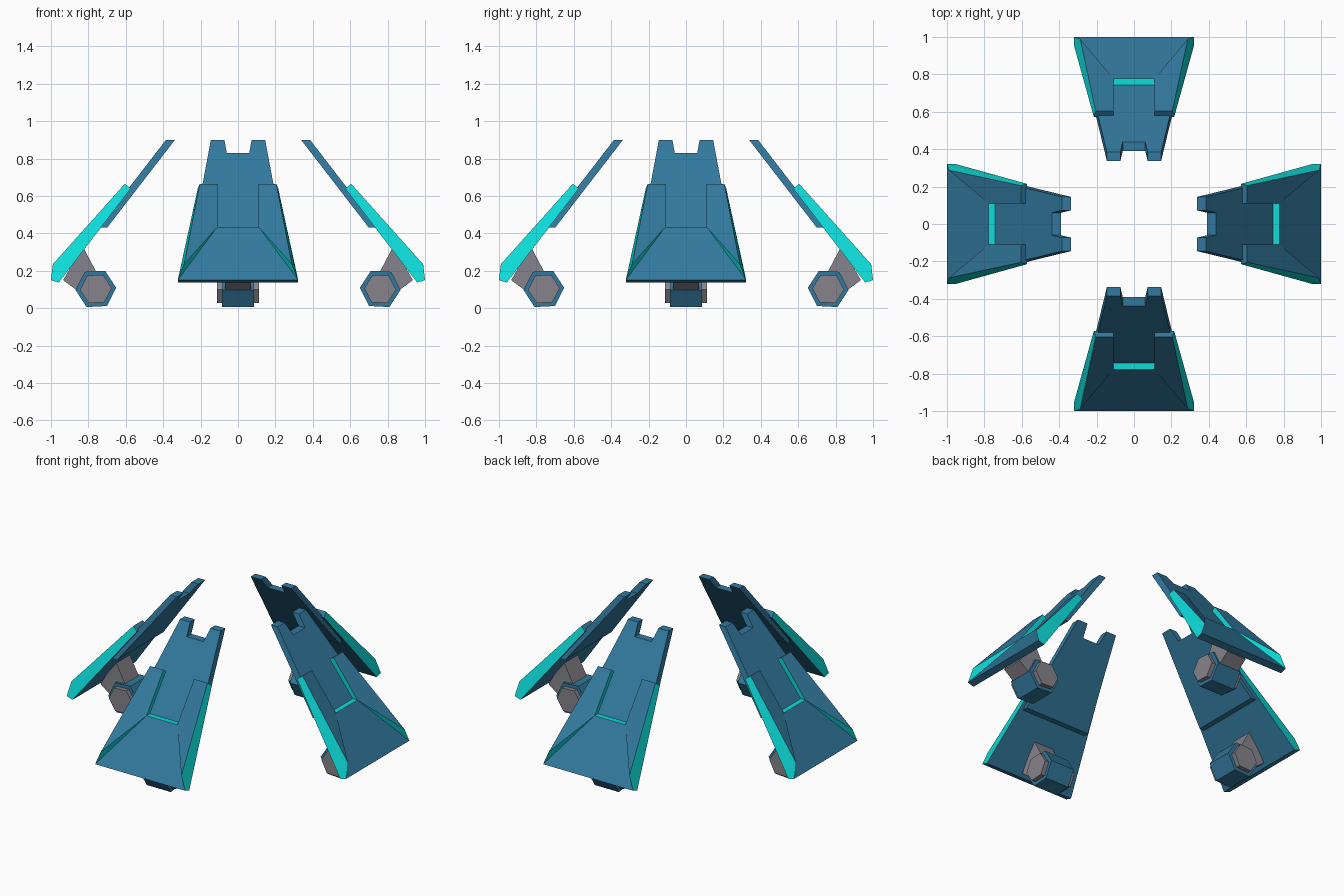
import bpy, bmesh, math
from mathutils import Vector

if "Cube" in bpy.data.objects:
    bpy.data.objects.remove(bpy.data.objects["Cube"])


def material(name, rgb):
    m = bpy.data.materials.new(name)
    m.diffuse_color = (*rgb, 1)
    m.use_nodes = True
    m.node_tree.nodes["Principled BSDF"].inputs["Base Color"].default_value = m.diffuse_color
    return m


BLUE = material("steel_blue", (0.032, 0.19, 0.34))
CYAN = material("bright_cyan", (0.004, 0.72, 0.70))
GREY = material("warm_grey", (0.24, 0.23, 0.26))


def build(name, bm, mats, smooth=False):
    """Make four copies of one part, a quarter turn apart."""
    bmesh.ops.recalc_face_normals(bm, faces=bm.faces)
    me = bpy.data.meshes.new(name)
    bm.to_mesh(me)
    bm.free()
    for m in mats:
        me.materials.append(m)
    for k in range(4):
        ob = bpy.data.objects.new(f"{name}_{k + 1}", me)
        ob.rotation_euler.z = k * math.pi / 2
        bpy.context.collection.objects.link(ob)
    if smooth:
        bpy.ops.object.select_all(action='DESELECT')
        ob.select_set(True)
        bpy.context.view_layer.objects.active = ob
        bpy.ops.object.shade_smooth_by_angle(angle=math.radians(25))


def prism(bm, low, high, mat=0):
    """Join two matching outlines into a solid."""
    a = [bm.verts.new(p) for p in low]
    b = [bm.verts.new(p) for p in high]
    n = len(a)
    faces = [bm.faces.new(a), bm.faces.new(b)]
    faces += [bm.faces.new((a[i], a[(i + 1) % n], b[(i + 1) % n], b[i])) for i in range(n)]
    for f in faces:
        f.material_index = mat


# Sloping upper plate with a slot in its top edge
half = [(0.06, 0.83), (0.073, 0.90), (0.145, 0.90), (0.19, 0.66), (0.235, 0.43)]
outline = half + [(-t, z) for t, z in reversed(half)]


def plate_r(z):
    return 0.337 + (0.90 - z) * 0.772


bm = bmesh.new()
prism(bm, [(plate_r(z), t, z) for t, z in outline],
      [(plate_r(z) + 0.048, t, z) for t, z in outline])
build("upper_plate", bm, [BLUE])

# Flared armour shell: notch at the top, raised wings at both sides
points = {
    "prong_in": (0.605, 0.11, 0.665), "prong_out": (0.605, 0.205, 0.665),
    "notch": (0.777, 0.11, 0.435), "corner": (0.99, 0.288, 0.235),
    "hem": (1.0, 0.322, 0.15),
    "under_in": (0.573, 0.11, 0.64), "under_out": (0.573, 0.215, 0.64),
    "under_notch": (0.73, 0.11, 0.435), "under_hem": (0.958, 0.322, 0.137),
}
side_faces = [  # corner names, colour index
    ("prong_in prong_out corner notch", 0),
    ("notch corner hem", 1),
    ("prong_out under_out under_hem hem corner", 1),
    ("prong_in under_in under_out prong_out", 0),
    ("prong_in notch under_notch under_in", 1),
    ("under_in under_notch under_hem under_out", 0),
]
bridges = [("notch", "hem", 0), ("hem", "under_hem", 0),
           ("under_hem", "under_notch", 0), ("under_notch", "notch", 1)]
bm = bmesh.new()
sides = [{k: bm.verts.new((r, s * t, z)) for k, (r, t, z) in points.items()} for s in (1, -1)]
for v in sides:
    for names, mat in side_faces:
        bm.faces.new([v[n] for n in names.split()]).material_index = mat
p, q = sides
for a, b, mat in bridges:
    bm.faces.new((p[a], p[b], q[b], q[a])).material_index = mat
build("armour_shell", bm, [BLUE, CYAN], smooth=True)

# Strut from the shell down to the foot
strut = [(0.83, 0.33), (0.745, 0.17), (0.80, 0.05), (0.935, 0.15)]
bm = bmesh.new()
prism(bm, [(r, -0.07, z) for r, z in strut], [(r, 0.07, z) for r, z in strut])
build("strut", bm, [GREY])


# Hexagonal foot with a smaller hexagonal pin through it
def hexagon(radius, t):
    return [(0.76 + radius * math.cos(math.radians(60 * i - 3)), t,
             0.103 + radius * math.sin(math.radians(60 * i - 3))) for i in range(6)]


bm = bmesh.new()
prism(bm, hexagon(0.109, -0.085), hexagon(0.109, 0.085))
build("foot_hub", bm, [BLUE])
bm = bmesh.new()
prism(bm, hexagon(0.085, -0.113), hexagon(0.085, 0.113))
build("foot_pin", bm, [GREY])
